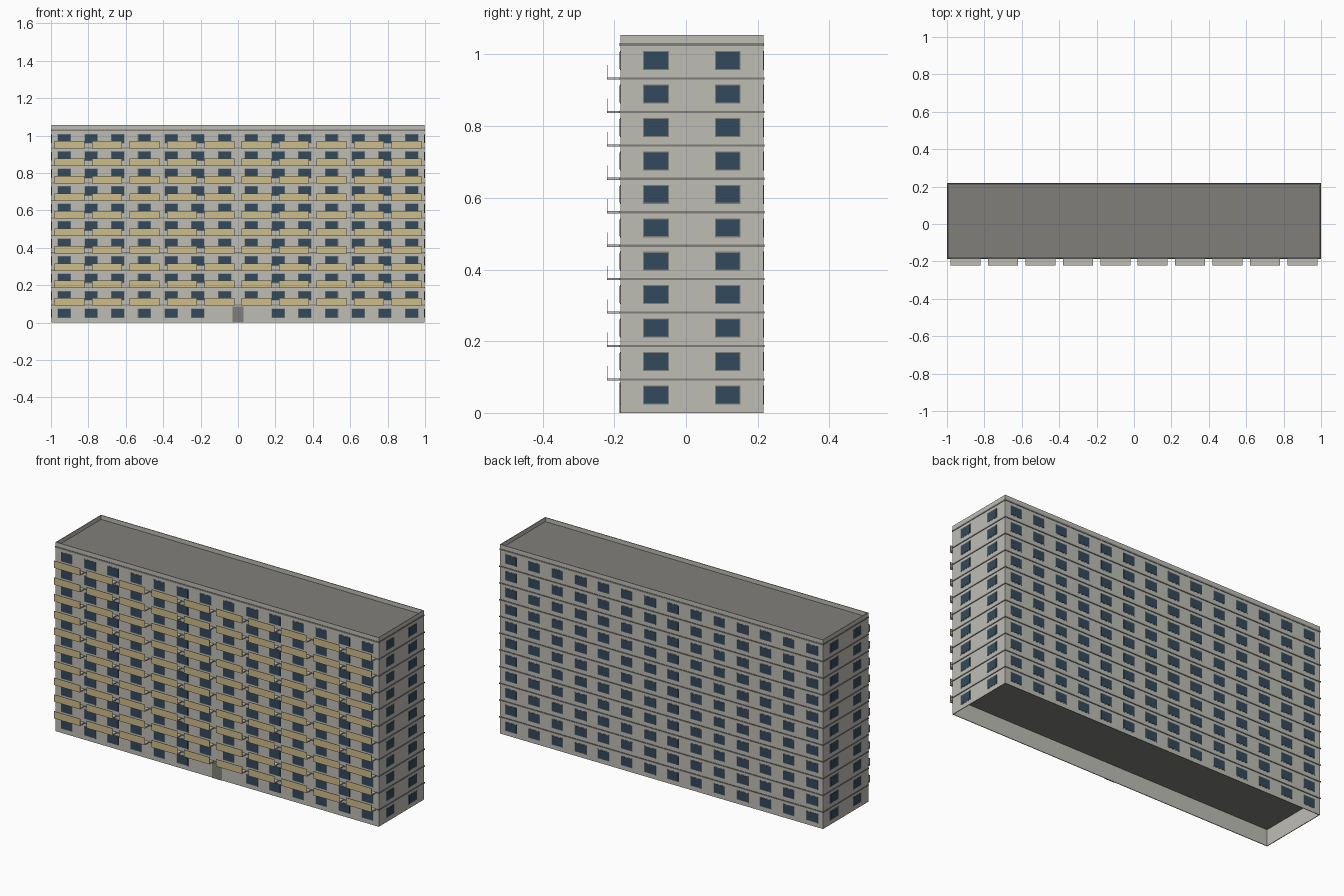
import bpy, bmesh

if "Cube" in bpy.data.objects:
    bpy.data.objects.remove(bpy.data.objects["Cube"])


def mat(name, rgb):
    # sRGB bytes to linear
    m = bpy.data.materials.new(name)
    m.diffuse_color = [((c / 255 + 0.055) / 1.055) ** 2.4 for c in rgb] + [1]
    m.use_nodes = True
    m.node_tree.nodes["Principled BSDF"].inputs["Base Color"].default_value = m.diffuse_color
    return m


WALL = mat("light concrete", (190, 189, 181))
DARK = mat("dark concrete", (128, 127, 122))
GLASS = mat("blue glass", (50, 74, 92))
TAN = mat("tan panel", (206, 188, 138))

FLOORS, H = 11, 0.0933
X, Y0, Y1 = 0.997, -0.183, 0.216       # wall planes
YC = (Y0 + Y1) / 2


def boxes(name, material, items):
    """One object from boxes given as (x0, x1, y0, y1, z0, z1)."""
    bm = bmesh.new()
    for x0, x1, y0, y1, z0, z1 in items:
        vs = bmesh.ops.create_cube(bm, size=1)["verts"]
        for v in vs:
            v.co = (x1 if v.co.x > 0 else x0,
                    y1 if v.co.y > 0 else y0,
                    z1 if v.co.z > 0 else z0)
    me = bpy.data.meshes.new(name)
    bm.to_mesh(me)
    bm.free()
    me.materials.append(material)
    ob = bpy.data.objects.new(name, me)
    bpy.context.collection.objects.link(ob)
    return ob


# Outer walls: hollow shell, open below, rising into the parapet
T, TOP = 0.004, 1.055
boxes("walls", WALL, [
    (-X, X, Y0, Y0 + T, 0, TOP), (-X, X, Y1 - T, Y1, 0, TOP),
    (-X, -X + T, Y0 + T, Y1 - T, 0, TOP), (X - T, X, Y0 + T, Y1 - T, 0, TOP)])

# Floor slabs showing as thin bands, and the roof
O = 0.003
boxes("floor_slabs", DARK, [
    (-X - O, X + O, Y0 - O, Y1 + O, k * H - 0.003, k * H + 0.003) for k in range(1, FLOORS)])
boxes("roof", DARK, [(-X - 0.002, X + 0.002, Y0 - 0.002, Y1 + 0.002, 1.024, 1.032)])


# Windows: thin frame plate with a glass plate on top
def windows(grow, depth):
    w, h = 0.033 + grow, 0.0235 + grow
    out = []
    for f in range(FLOORS):
        z = f * H + 0.05
        for i in range(14):
            x = (i - 6.5) / 7
            out.append((x - w, x + w, Y1 - 0.001, Y1 + depth, z - h, z + h))
            if f or i not in (6, 7):    # entrance gap on the ground floor
                out.append((x - w, x + w, Y0 - depth, Y0 + 0.001, z - h, z + h))
        for y in (YC - 0.1, YC + 0.1):
            out.append((X - 0.001, X + depth, y - w, y + w, z - h, z + h))
            out.append((-X - depth, -X + 0.001, y - w, y + w, z - h, z + h))
    return out


boxes("window_frames", DARK, windows(0.003, 0.001))
boxes("window_glass", GLASS, windows(0, 0.002))

# Entrance door
boxes("entrance_door", DARK, [(-0.03, 0.03, Y0 - 0.003, Y0 + 0.001, 0, 0.085)])

# Balconies: ten per floor above the ground floor
bays = [(-0.9 + 0.2 * i, k * H) for k in range(1, FLOORS) for i in range(10)]
boxes("balcony_slabs", WALL, [
    (x - 0.08, x + 0.08, -0.219, Y0, z - 0.003, z + 0.003) for x, z in bays])
boxes("balcony_panels", TAN, [
    (x - 0.08, x + 0.08, -0.221, -0.219, z - 0.003, z + 0.037) for x, z in bays])
